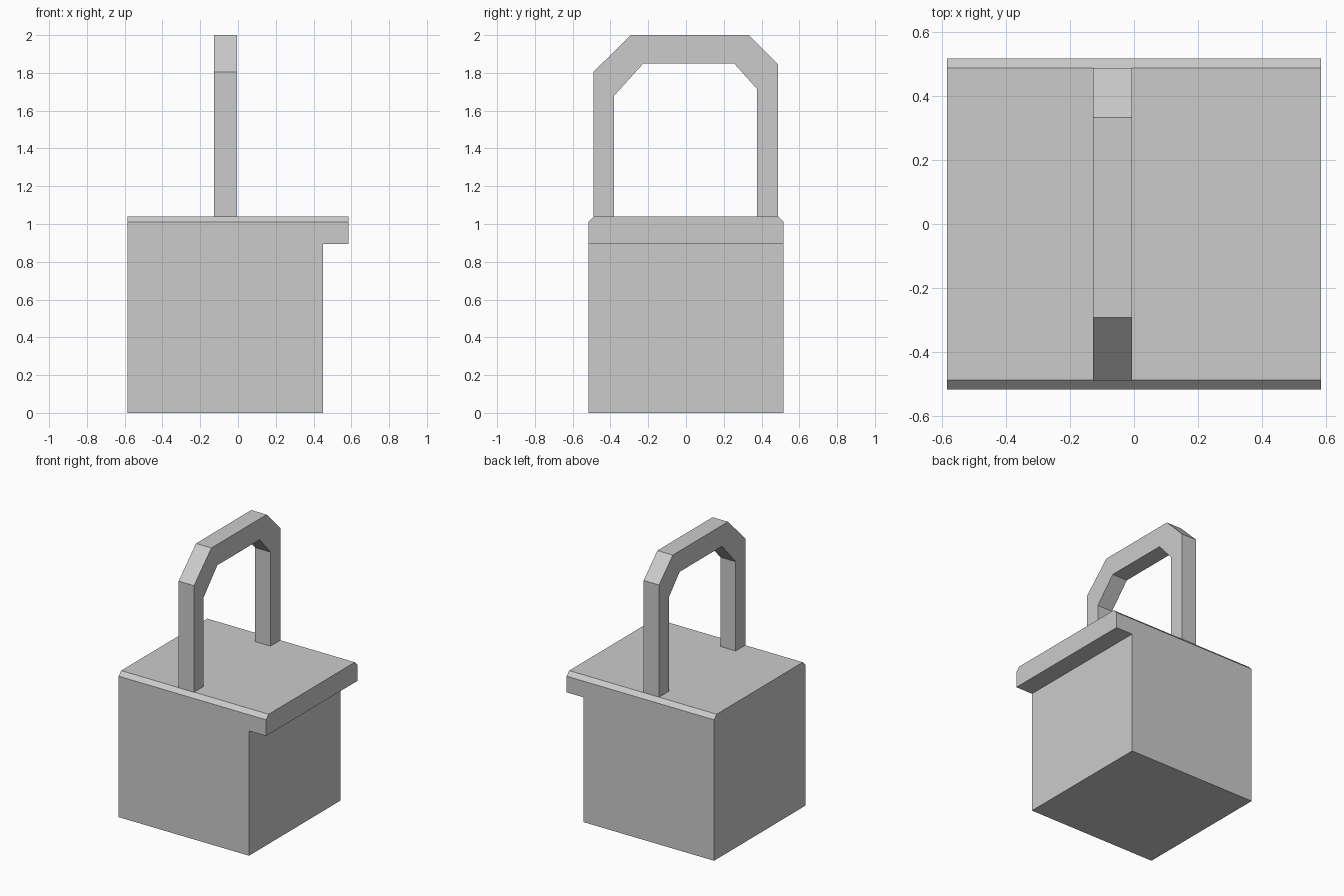
import bpy, bmesh
from mathutils import Vector

if "Cube" in bpy.data.objects:
    bpy.data.objects.remove(bpy.data.objects["Cube"])


def extrude_profile(name, points, offset, chamfer=None):
    """Extrude a closed planar profile; chamfer = (edge test, width)."""
    bm = bmesh.new()
    face = bm.faces.new([bm.verts.new(p) for p in points])
    result = bmesh.ops.extrude_face_region(bm, geom=[face], use_keep_orig=True)
    verts = [g for g in result["geom"] if isinstance(g, bmesh.types.BMVert)]
    bmesh.ops.translate(bm, verts=verts, vec=Vector(offset))
    bmesh.ops.recalc_face_normals(bm, faces=bm.faces[:])
    if chamfer:
        test, width = chamfer
        edges = [e for e in bm.edges if test(e)]
        bmesh.ops.bevel(bm, geom=edges, offset=width, segments=1,
                        affect='EDGES', profile=0.5)
    mesh = bpy.data.meshes.new(name)
    bm.to_mesh(mesh)
    bm.free()
    obj = bpy.data.objects.new(name, mesh)
    bpy.context.collection.objects.link(obj)
    return obj


# Body with overhanging lip on the right, top front and back edges chamfered
TOP, HALF_Y = 1.04, 0.517
body_profile = [(-0.585, 0), (0.45, 0), (0.45, 0.895),
                (0.585, 0.895), (0.585, TOP), (-0.585, TOP)]


def long_top_edge(e):
    a, b = (v.co for v in e.verts)
    return min(a.z, b.z) > TOP - 0.001 and abs(a.y - b.y) < 0.001


extrude_profile("body", [(x, -HALF_Y, z) for x, z in body_profile],
                (0, 2 * HALF_Y, 0), (long_top_edge, 0.029))

# Handle: angular arch with slightly uneven corners
outer = [(-0.49, TOP), (-0.49, 1.805), (-0.293, 2.0),
         (0.333, 2.0), (0.488, 1.845), (0.488, TOP)]
inner = [(0.376, TOP), (0.376, 1.715), (0.255, 1.85),
         (-0.226, 1.85), (-0.38, 1.68), (-0.38, TOP)]
extrude_profile("handle", [(-0.128, y, z) for y, z in outer + inner],
                (0.122, 0, 0))
